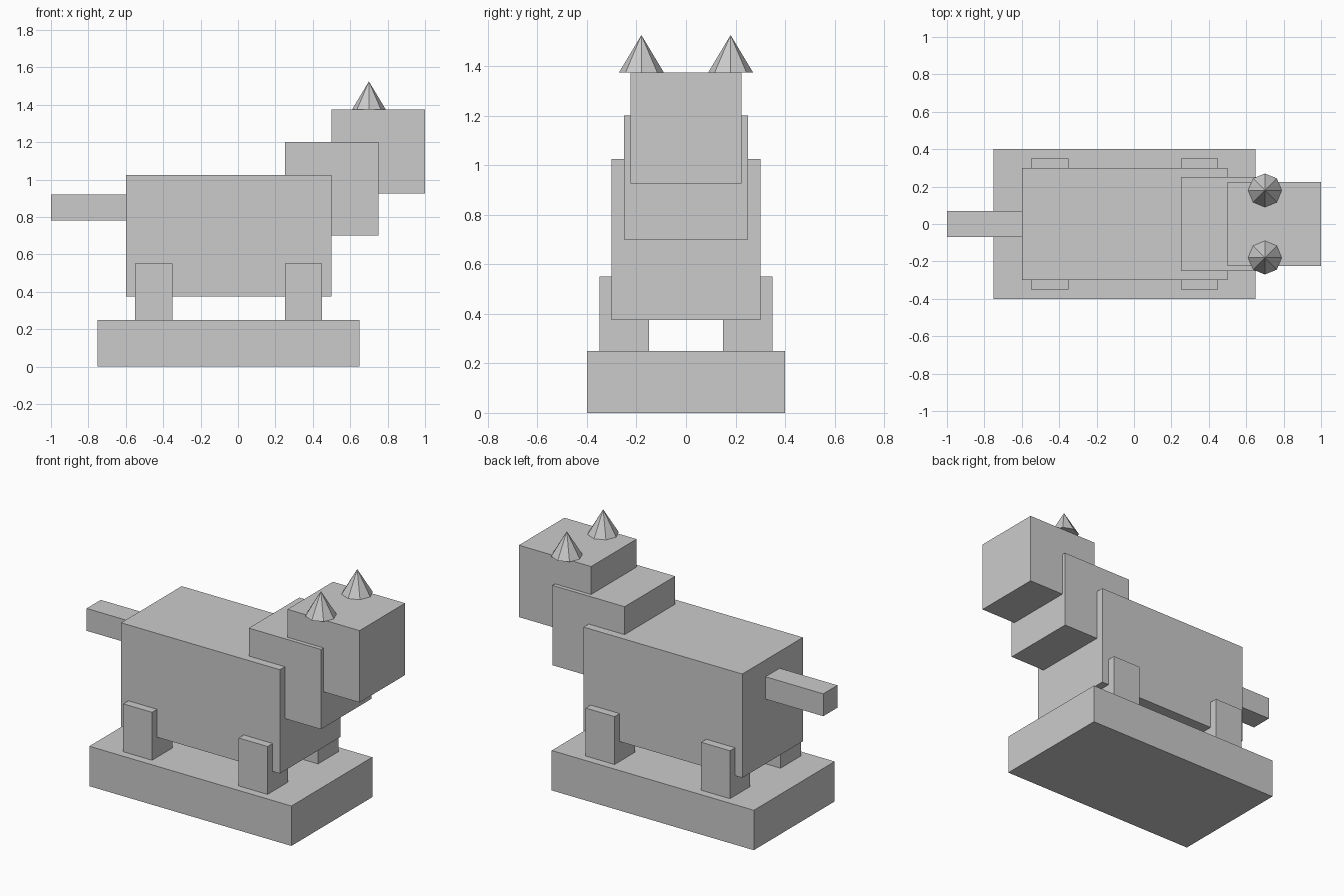
import bpy

if "Cube" in bpy.data.objects:
    bpy.data.objects.remove(bpy.data.objects["Cube"])


def box(name, x, y, z):
    """Box spanning the given (min, max) ranges."""
    spans = (x, y, z)
    bpy.ops.mesh.primitive_cube_add(size=1, location=[(a + b) / 2 for a, b in spans])
    ob = bpy.context.object
    ob.name = name
    ob.scale = [b - a for a, b in spans]
    bpy.ops.object.transform_apply(location=False, rotation=False, scale=True)
    return ob


# Plinth and torso
box("base", (-0.75, 0.65), (-0.4, 0.4), (0, 0.25))
box("body", (-0.6, 0.5), (-0.3, 0.3), (0.375, 1.025))

# Stepped neck, head and tail
box("neck", (0.25, 0.75), (-0.25, 0.25), (0.7, 1.2))
box("head", (0.5, 1.0), (-0.225, 0.225), (0.925, 1.375))
box("tail", (-1.0, -0.6), (-0.07, 0.07), (0.78, 0.92))

for side, label in ((-1, "right"), (1, "left")):
    # Legs
    for x, end in ((-0.45, "back"), (0.35, "front")):
        box(f"{end}_{label}_leg", (x - 0.1, x + 0.1),
            (side * 0.25 - 0.1, side * 0.25 + 0.1), (0.25, 0.55))
    # Pointed eight-sided ears
    bpy.ops.mesh.primitive_cone_add(vertices=8, radius1=0.09, radius2=0, depth=0.15,
                                    location=(0.7, side * 0.18, 1.45))
    bpy.context.object.name = f"{label}_ear"
